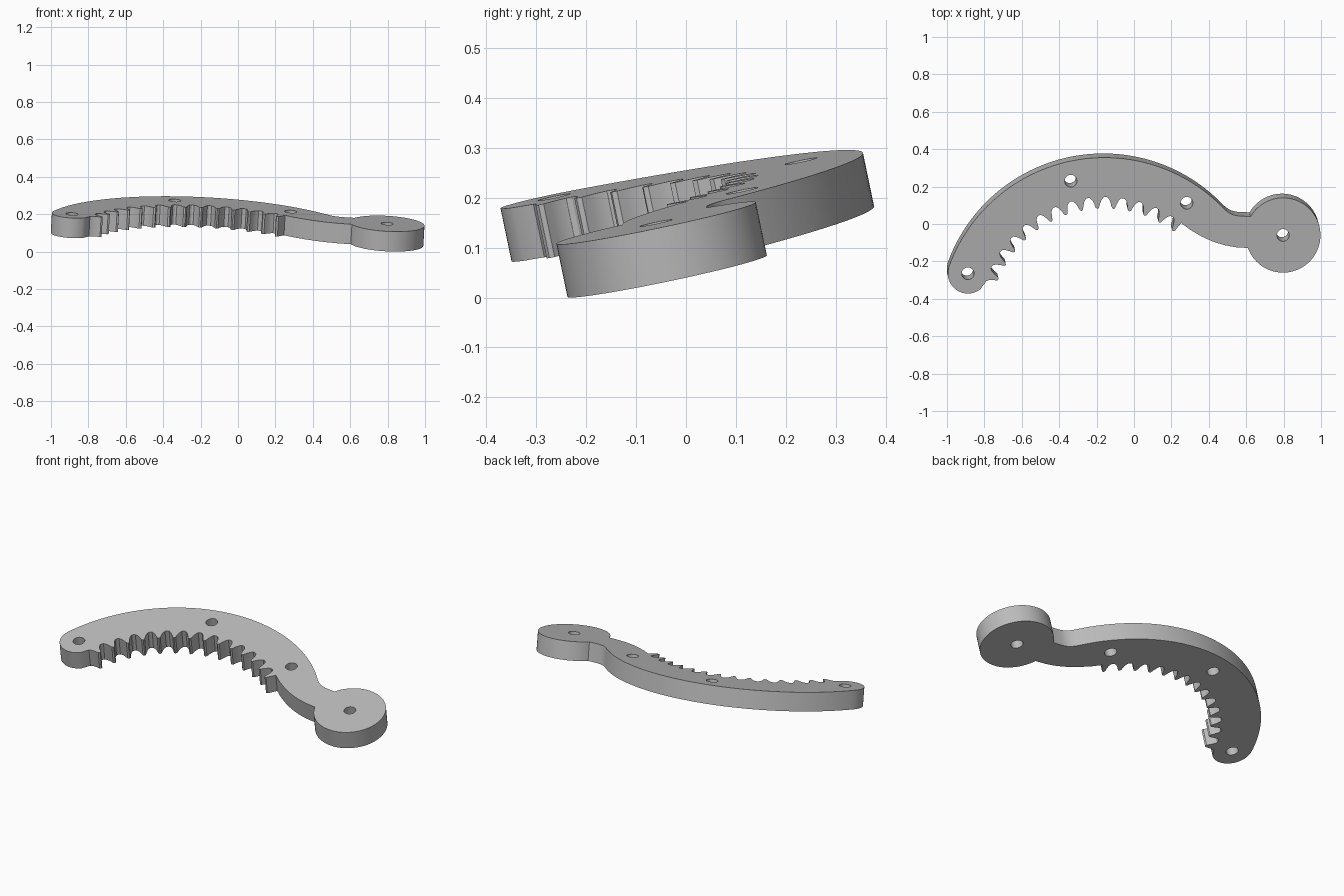
import bpy, bmesh
from math import cos, sin, radians
from mathutils import Matrix, Vector

cube = bpy.data.objects.get("Cube")
if cube:
    bpy.data.objects.remove(cube, do_unlink=True)

# Main dimensions
ARC = (-0.16, -0.53)       # centre of the curved arm
OUTER, ROOT = 0.885, 0.675
END = (-0.89, -0.265)      # small rounded end
DISC = (0.795, -0.06)      # large rounded end
THICK = 0.109
TEETH, PITCH, FIRST = 14, 8.0, 157.5


def polar(centre, r, deg):
    a = radians(deg)
    return (centre[0] + r * cos(a), centre[1] + r * sin(a))


def arc(centre, r, start, stop, n):
    return [polar(centre, r, start + (stop - start) * i / n) for i in range(n + 1)]


# Outline: outer arc, small end, inner teeth, lower neck, disc, upper neck
outline = arc(ARC, OUTER, 43.3, 160, 56)
outline += arc(END, 0.107, 160, 310, 24)[1:]
tooth = [(-0.5, ROOT), (-0.38, 0.672), (-0.27, 0.66), (-0.17, 0.638), (-0.1, 0.618),
         (0, 0.612), (0.1, 0.618), (0.17, 0.638), (0.27, 0.66), (0.38, 0.672)]
for k in range(TEETH):
    steps = tooth if k < TEETH - 1 else tooth[:7]
    outline += [polar(ARC, r, FIRST - PITCH * (k + f)) for f, r in steps]
outline += [(0.25, 0.005), (0.3, -0.032), (0.36, -0.067), (0.42, -0.094),
            (0.48, -0.113), (0.54, -0.124)]
outline += arc(DISC, 0.2, 200, 510, 64)
outline += [(0.6, 0.041), (0.555, 0.043), (0.525, 0.05), (0.503, 0.062)]

holes = [END, (-0.34, 0.23), (0.28, 0.112), DISC]
loops = [outline] + [arc(c, 0.033, 0, 345, 23) for c in holes]

# Fill the flat profile with its holes and give it thickness
bm = bmesh.new()
for loop in loops:
    verts = [bm.verts.new((x, y, 0)) for x, y in loop]
    for a, b in zip(verts, verts[1:] + verts[:1]):
        bm.edges.new((a, b))
bmesh.ops.triangle_fill(bm, edges=bm.edges[:], use_beauty=True)
result = bmesh.ops.extrude_face_region(bm, geom=bm.faces[:])
lower = [g for g in result["geom"] if isinstance(g, bmesh.types.BMVert)]
bmesh.ops.translate(bm, verts=lower, vec=(0, 0, -THICK))
bmesh.ops.recalc_face_normals(bm, faces=bm.faces[:])

# Lean the plate so its upper face rises to the back and left
sx, sy = -0.056, 0.208
n = Vector((-sx, -sy, 1)).normalized()
bm.transform(Matrix(((1, 0, n.x, 0.002), (0, 1, n.y, 0), (sx, sy, n.z, 0), (0, 0, 0, 1))))
low = min(v.co.z for v in bm.verts)
bmesh.ops.translate(bm, verts=bm.verts[:], vec=(0, 0, -low))

mesh = bpy.data.meshes.new("toothed_arm")
bm.to_mesh(mesh)
bm.free()
arm = bpy.data.objects.new("toothed_arm", mesh)
bpy.context.collection.objects.link(arm)

# Plain grey
grey = bpy.data.materials.new("grey")
grey.use_nodes = True
colour = (0.5, 0.5, 0.5, 1)
grey.diffuse_color = colour
grey.node_tree.nodes["Principled BSDF"].inputs["Base Color"].default_value = colour
mesh.materials.append(grey)

bpy.ops.object.select_all(action="DESELECT")
arm.select_set(True)
bpy.context.view_layer.objects.active = arm
bpy.ops.object.shade_smooth_by_angle(angle=radians(30))
